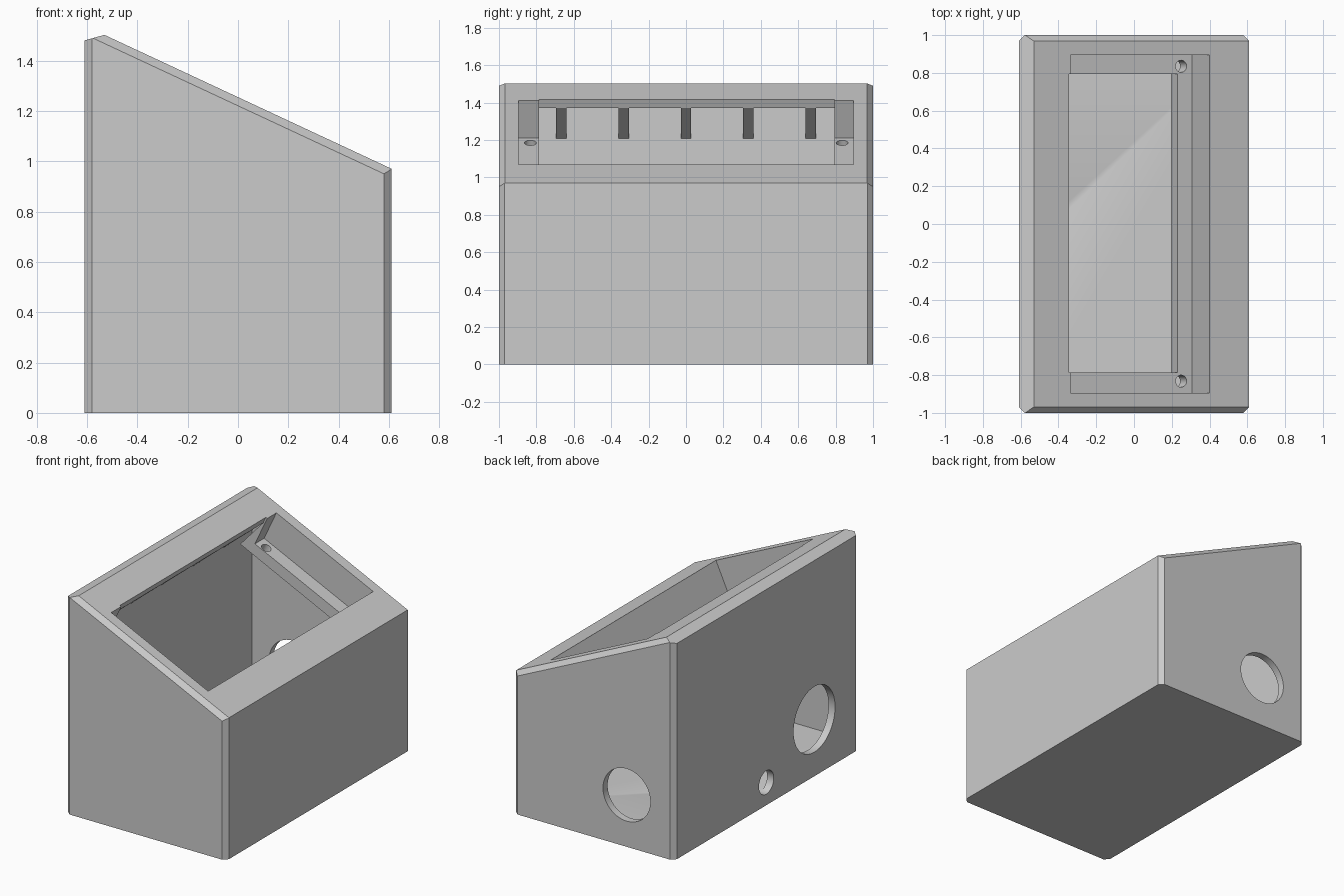
import bpy, bmesh, math
from mathutils import Vector, Matrix

cube = bpy.data.objects.get("Cube")
if cube:
    bpy.data.objects.remove(cube, do_unlink=True)

# One grey plastic colour
grey = bpy.data.materials.new("grey plastic")
grey.use_nodes = True
colour = (0.6, 0.6, 0.6, 1)
grey.diffuse_color = colour
grey.node_tree.nodes["Principled BSDF"].inputs["Base Color"].default_value = colour

# Sloped top frame: u runs up the slope, d runs down into the box
TILT = math.radians(25)
LOW_EDGE = Vector((0.61, 0, 0.97))
UP = Vector((-math.cos(TILT), 0, math.sin(TILT)))
NORMAL = Vector((math.sin(TILT), 0, math.cos(TILT)))
WALL = 0.05


def slope(u, d):
    p = LOW_EDGE + UP * u - NORMAL * d
    return (p.x, p.z)


def finish(bm, name):
    bmesh.ops.recalc_face_normals(bm, faces=bm.faces)
    mesh = bpy.data.meshes.new(name)
    bm.to_mesh(mesh)
    bm.free()
    mesh.materials.append(grey)
    obj = bpy.data.objects.new(name, mesh)
    bpy.context.collection.objects.link(obj)
    return obj


def trimmed_box(name, lo, hi, planes):
    """Box cut down by planes, keeping the side behind each normal."""
    bm = bmesh.new()
    bmesh.ops.create_cube(bm, size=1)
    lo, hi = Vector(lo), Vector(hi)
    for v in bm.verts:
        v.co = (lo + hi) / 2 + v.co * (hi - lo)
    for point, normal in planes:
        cut = bmesh.ops.bisect_plane(
            bm, geom=bm.verts[:] + bm.edges[:] + bm.faces[:], dist=1e-6,
            plane_co=point, plane_no=Vector(normal).normalized(), clear_outer=True)
        edges = [e for e in cut["geom_cut"] if isinstance(e, bmesh.types.BMEdge)]
        bmesh.ops.contextual_create(bm, geom=edges)
    return finish(bm, name)


def prism(name, profile, y0, y1):
    """Extrude an x-z profile along y."""
    bm = bmesh.new()
    face = bm.faces.new([bm.verts.new((x, y0, z)) for x, z in profile])
    ext = bmesh.ops.extrude_face_region(bm, geom=[face])
    moved = [v for v in ext["geom"] if isinstance(v, bmesh.types.BMVert)]
    bmesh.ops.translate(bm, verts=moved, vec=(0, y1 - y0, 0))
    return finish(bm, name)


def slope_block(name, u0, u1, d0, d1, y0, y1):
    corners = [slope(u0, d0), slope(u1, d0), slope(u1, d1), slope(u0, d1)]
    return prism(name, corners, y0, y1)


def rod(name, centre, axis, radius, length, sides=48):
    bm = bmesh.new()
    turn = Vector(axis).to_track_quat('Z', 'Y').to_matrix().to_4x4()
    bmesh.ops.create_cone(bm, cap_ends=True, segments=sides, radius1=radius,
                          radius2=radius, depth=length,
                          matrix=Matrix.Translation(centre) @ turn)
    return finish(bm, name)


# Outer box with sloped top and chamfered edges
planes = [(LOW_EDGE, NORMAL), ((-0.61, 0, 1.48), (-0.022, 0, 0.08))]
for sy in (-1, 1):
    planes += [((sx * 0.61, sy * 0.97, 0), (sx, sy, 0)) for sx in (-1, 1)]
    planes.append((LOW_EDGE + Vector((0, sy * 0.969, 0)), NORMAL + Vector((0, sy, 0))))
housing = trimmed_box("housing", (-0.61, -1, 0), (0.61, 1, 1.7), planes)

steps = []

# Hollow interior
steps.append(('DIFFERENCE', trimmed_box(
    "cavity_cutter", (-0.56, -0.95, 0.08), (0.56, 0.95, 1.7),
    [(LOW_EDGE - NORMAL * WALL, NORMAL)])))

# Mounts at both ends and a rail along the low side
mount = [slope(0.18, 0.02), slope(0.18, 0.3), (-0.54, 1.18), (-0.35, 1.39)]
for name, y0, y1 in (("front_mount", -0.96, -0.785), ("back_mount", 0.795, 0.96)):
    steps.append(('UNION', prism(name, mount, y0, y1)))
steps.append(('UNION', slope_block("low_rail", 0.18, 0.33, 0.02, 0.3, -0.96, 0.96)))

# Gussets under the high side
gusset = [(-0.36, 1.375), (-0.57, 1.2), (-0.57, 1.46), (-0.36, 1.4)]
for i in range(-2, 3):
    y = i * 0.334
    steps.append(('UNION', prism("gusset", gusset, y - 0.028, y + 0.028)))

# Display pocket and the opening through its floor
steps.append(('DIFFERENCE', slope_block(
    "pocket_cutter", 0.232, 1.043, -0.1, 0.22, -0.895, 0.895)))
steps.append(('DIFFERENCE', slope_block(
    "opening_cutter", 0.317, 1.054, -0.12, 0.37, -0.785, 0.795)))

# Screw holes in the pocket floor
for u in (0.295, 0.979):
    for y in (-0.832, 0.835):
        x, z = slope(u, 0.25)
        steps.append(('DIFFERENCE', rod("screw_cutter", (x, y, z), NORMAL, 0.032, 0.16, 24)))

# Cable and socket holes in the walls
for centre, axis, radius in (((-0.25, 1, 0.356), (0, 1, 0), 0.18),
                             ((-0.6, -0.52, 0.39), (1, 0, 0), 0.225),
                             ((-0.6, 0, 0.156), (1, 0, 0), 0.08)):
    steps.append(('DIFFERENCE', rod("hole_cutter", centre, axis, radius, 0.3)))

for operation, tool in steps:
    tool.hide_render = True
    mod = housing.modifiers.new(tool.name, 'BOOLEAN')
    mod.operation, mod.object, mod.solver = operation, tool, 'EXACT'

# Bake the result and remove the helpers
graph = bpy.context.evaluated_depsgraph_get()
baked = bpy.data.meshes.new_from_object(housing.evaluated_get(graph))
housing.modifiers.clear()
housing.data = baked
baked.materials.clear()
baked.materials.append(grey)
for _, tool in steps:
    bpy.data.objects.remove(tool, do_unlink=True)

for obj in bpy.context.selected_objects:
    obj.select_set(False)
housing.select_set(True)
bpy.context.view_layer.objects.active = housing
bpy.ops.object.shade_smooth_by_angle(angle=math.radians(20))
